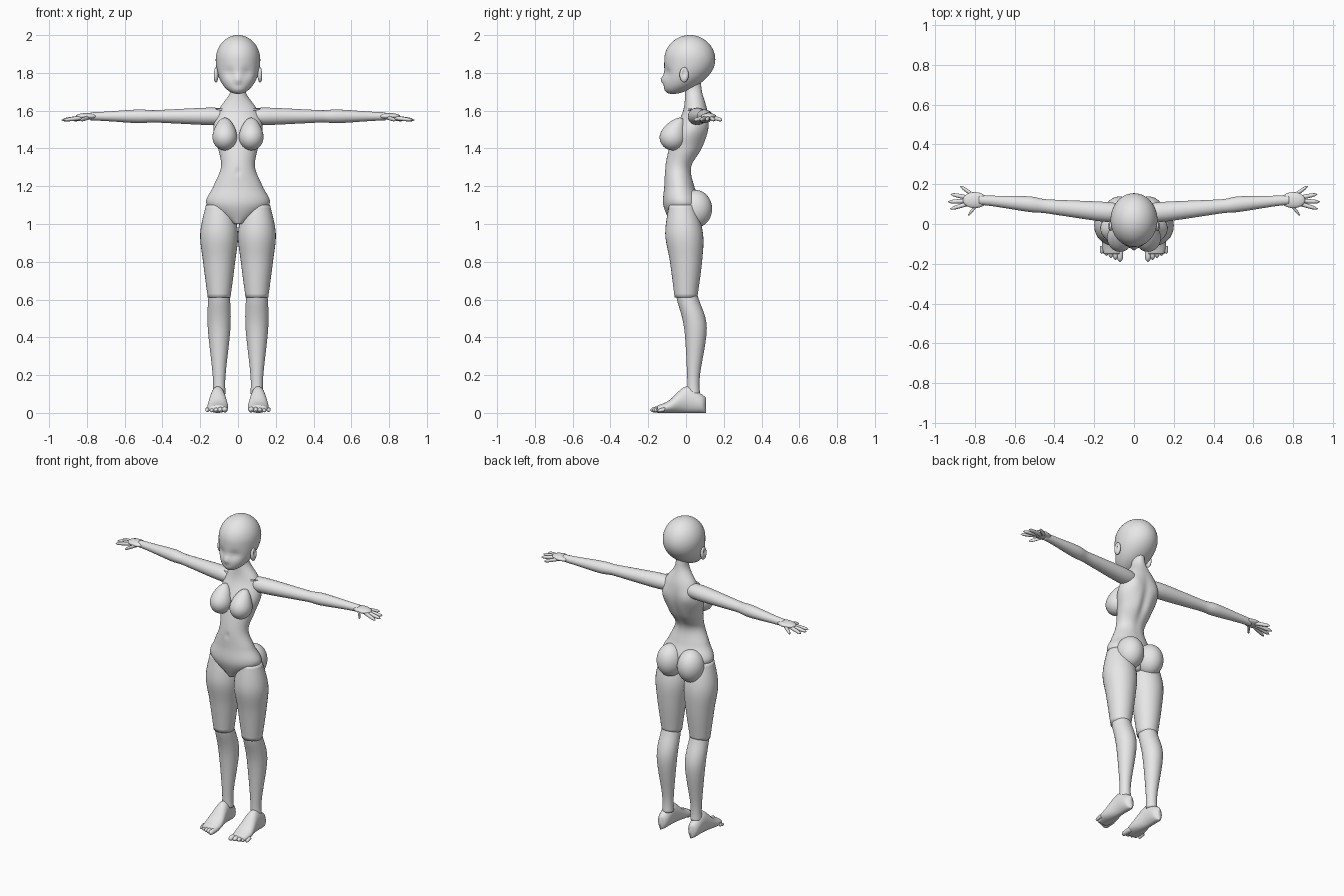
import bpy, bmesh, math
from mathutils import Vector

default_cube = bpy.data.objects.get("Cube")
if default_cube:
    bpy.data.objects.remove(default_cube, do_unlink=True)

# One plain clay material for the whole mannequin
clay = bpy.data.materials.new("clay_grey")
clay.use_nodes = True
clay_colour = (0.8, 0.8, 0.8, 1)
clay.diffuse_color = clay_colour
clay.node_tree.nodes["Principled BSDF"].inputs["Base Color"].default_value = clay_colour


def finish(name, bm, mirrored):
    """Turn a bmesh into a smooth object, mirrored across x when it is paired."""
    bmesh.ops.recalc_face_normals(bm, faces=bm.faces)
    mesh = bpy.data.meshes.new(name)
    bm.to_mesh(mesh)
    bm.free()
    mesh.materials.append(clay)
    mesh.shade_smooth()
    part = bpy.data.objects.new(name, mesh)
    bpy.context.collection.objects.link(part)
    if mirrored:
        mirror = part.modifiers.new("other_side", 'MIRROR')
        mirror.use_axis = (True, False, False)
        mirror.use_mirror_merge = False
    return part


def smooth_path(stations, steps):
    """Hermite interpolation that passes through every station."""
    points = [Vector(station) for station in stations]
    padded = [points[0], *points, points[-1]]
    path = []
    for before, start, end, after in zip(padded, padded[1:], padded[2:], padded[3:]):
        leaving, arriving = (end - before) / 2, (after - start) / 2
        for k in range(steps):
            t = k / steps
            rest = 1 - t
            blend = t * t * (t + 3 * rest)
            path.append(start.lerp(end, blend)
                        + leaving * t * rest * rest - arriving * t * t * rest)
    return path + [points[-1]]


def loft(name, axis, stations, mirrored=True, sides=32, steps=6):
    """Ellipse rings along an axis: position, two centres, two radii."""
    bm = bmesh.new()
    rings = []
    for along, u, v, wide, deep in smooth_path(stations, steps):
        ring = []
        for k in range(sides):
            angle = math.tau * k / sides
            across = [u + wide * math.cos(angle), v + deep * math.sin(angle)]
            across.insert("XYZ".index(axis), along)
            ring.append(bm.verts.new(across))
        rings.append(ring)
    for lower, upper in zip(rings, rings[1:]):
        for k in range(sides):
            bm.faces.new((lower[k - 1], lower[k], upper[k], upper[k - 1]))
    bm.faces.new(rings[0])
    bm.faces.new(rings[-1])
    return finish(name, bm, mirrored)


def blob(name, centre, radii, mirrored=True):
    """Ellipsoid for rounded masses."""
    bm = bmesh.new()
    bmesh.ops.create_uvsphere(bm, u_segments=48, v_segments=32, radius=1)
    for vert in bm.verts:
        vert.co = Vector(centre) + vert.co * Vector(radii)
    return finish(name, bm, mirrored)


def sculpt(part, centre, reach, offset):
    """Push vertices near a point with a soft falloff."""
    for vert in part.data.vertices:
        away = [(p - c) / r for p, c, r in zip(vert.co, centre, reach)]
        vert.co += Vector(offset) * math.exp(-sum(d * d for d in away))


def digit(name, axis, base, tip, thick):
    """Finger, toe or thin bone: a straight tube with a rounded tip."""
    rings = 8
    stations = []
    for k in range(rings + 1):
        share = k / rings
        size = thick * max(math.sqrt(1 - share ** 6), 0.1)
        stations.append((*Vector(base).lerp(Vector(tip), share), size, size))
    return loft(name, axis, stations, sides=12, steps=1)


# Head: an ellipsoid whose lower half is drawn down and forward to the chin
skull_centre = Vector((0, 0.02, 1.87))
skull_radii = Vector((0.118, 0.135, 0.13))
head = blob("head", skull_centre, skull_radii, mirrored=False)
for vert in head.data.vertices:
    drop = max(0, skull_centre.z - vert.co.z)
    share = drop / skull_radii.z
    vert.co.z -= 0.4 * drop
    vert.co.y -= 0.09 * share * share

# Eye hollows, nose and mouth
for side in (-1, 1):
    sculpt(head, (side * 0.045, -0.1, 1.8), (0.03, 0.06, 0.025), (0, 0.015, 0))
sculpt(head, (0, -0.12, 1.765), (0.015, 0.06, 0.02), (0, -0.015, 0))
sculpt(head, (0, -0.1, 1.735), (0.02, 0.05, 0.01), (0, 0.005, 0))

# Ears, each with a hollow
ear = blob("ears", (0.117, -0.01, 1.79), (0.014, 0.024, 0.04))
sculpt(ear, (0.13, -0.01, 1.8), (0.01, 0.01, 0.02), (-0.01, 0, 0))

# Torso and neck: evenly spaced rings of depth centre, half width, half depth
crotch_height = 1
ring_gap = 0.1
body_rings = (
    (-0.02, 0.03, 0.06),
    (-0.02, 0.165, 0.1),
    (-0.035, 0.13, 0.08),
    (-0.04, 0.09, 0.07),
    (0, 0.105, 0.09),
    (0.03, 0.13, 0.09),
    (0.05, 0.105, 0.065),
    (0.04, 0.04, 0.045),
    (0.03, 0.04, 0.045),
)
torso = loft("torso_and_neck", 'Z', [
    (crotch_height + ring_gap * level, 0, centre, wide, deep)
    for level, (centre, wide, deep) in enumerate(body_rings)],
    mirrored=False, sides=64, steps=8)

# Spine groove, navel and shoulder blades
sculpt(torso, (0, 0.1, 1.4), (0.025, 0.07, 0.15), (0, -0.015, 0))
sculpt(torso, (0, -0.1, 1.275), (0.01, 0.02, 0.015), (0, 0.01, 0))
for side in (-1, 1):
    sculpt(torso, (side * 0.08, 0.1, 1.53), (0.04, 0.04, 0.05), (0, 0.01, 0))

# Chest masses, drawn up and back into the collar
chest = blob("chest", (0.07, -0.07, 1.46), (0.065, 0.07, 0.07))
sculpt(chest, (0.07, -0.06, 1.54), (0.07, 0.07, 0.045), (0, 0.035, 0.035))

# Collarbones and seat
digit("collarbones", 'X', (0.01, -0.01, 1.595), (0.12, 0.03, 1.61), 0.006)
blob("buttocks", (0.073, 0.05, 1.08), (0.08, 0.088, 0.1))

# Legs: round sections of height, depth centre and radius, with a seam at the knee
leg_x = 0.1
leg_parts = {
    "thighs": ((1.1, -0.02, 0.07), (0.95, -0.01, 0.1), (0.8, 0, 0.085),
               (0.61, 0, 0.06)),
    "lower_legs": ((0.65, 0, 0.05), (0.6, 0.01, 0.058), (0.45, 0.05, 0.06),
                   (0.2, 0.04, 0.034), (0.1, 0.04, 0.034)),
}
for name, sections in leg_parts.items():
    loft(name, 'Z', [(height, leg_x, depth, radius, radius)
                     for height, depth, radius in sections])

# Feet: sections rest on the ground, so half the height is also the centre
foot_x = 0.107
foot_sections = ((0.105, 0.04, 0.01), (0.08, 0.05, 0.033), (0, 0.07, 0.04),
                 (-0.09, 0.033, 0.055), (-0.15, 0.02, 0.045))
loft("feet", 'Y', [(front, foot_x, half, wide, half)
                   for front, half, wide in foot_sections])

# Toes shrink and step back from the inner side outward
toe_names = ("big", "second", "third", "fourth", "little")
for step, name in enumerate(toe_names):
    toe_x = 0.07 + 0.023 * step
    toe_thick = 0.016 - 0.0015 * step
    digit(name + "_toes", 'Y', (-0.11, toe_x, 0.02),
          (-0.19 + 0.01 * step, toe_x, toe_thick), toe_thick)

# Arms: sections of reach, depth centre and radius at a constant height
arm_height = 1.57
arm_flatness = 0.92
arm_sections = ((0.05, 0.06, 0.035), (0.13, 0.06, 0.05), (0.35, 0.08, 0.04),
                (0.45, 0.09, 0.035), (0.53, 0.1, 0.039), (0.7, 0.115, 0.027),
                (0.78, 0.12, 0.023))
loft("arms", 'X', [(reach, depth, arm_height, radius, radius * arm_flatness)
                   for reach, depth, radius in arm_sections])

# Palms, with fingers fanned out from the wrist by angle and length
blob("palms", (0.8, 0.12, arm_height), (0.06, 0.04, 0.017))
wrist = Vector((0.77, 0.12, arm_height))
fingers = (("thumbs", -50, 0.1), ("index_fingers", -16, 0.16),
           ("middle_fingers", -3, 0.165), ("ring_fingers", 11, 0.155),
           ("little_fingers", 34, 0.125))
for name, degrees, length in fingers:
    angle = math.radians(degrees)
    tip = wrist + Vector((math.cos(angle) * length, math.sin(angle) * length, -0.02))
    digit(name, 'X', wrist.lerp(tip, 0.3), tip, 0.011)
